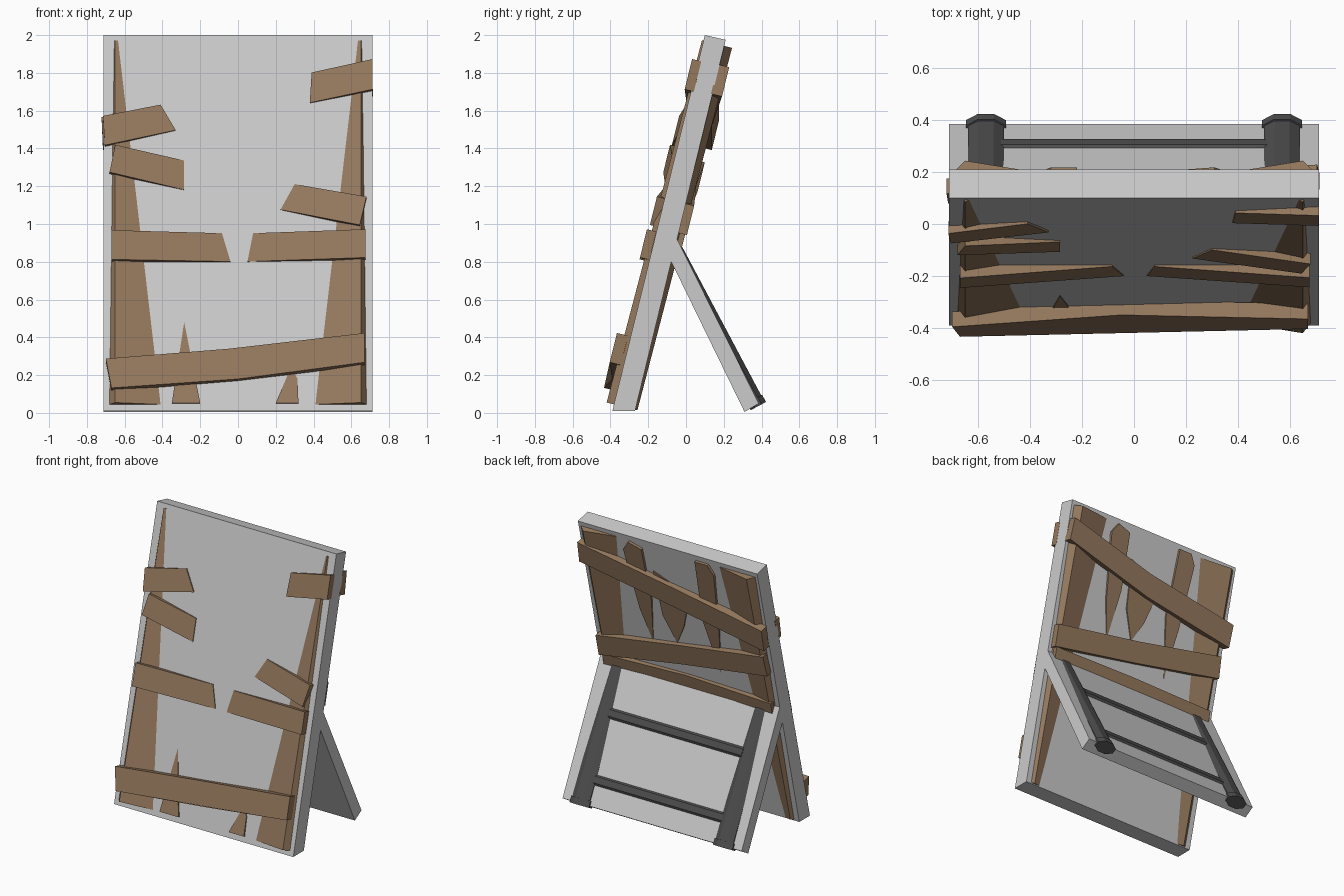
import bpy, bmesh, math
from mathutils import Vector

if "Cube" in bpy.data.objects:
    bpy.data.objects.remove(bpy.data.objects["Cube"])


def material(name, rgb):
    m = bpy.data.materials.new(name)
    m.diffuse_color = (*rgb, 1)
    m.use_nodes = True
    m.node_tree.nodes["Principled BSDF"].inputs["Base Color"].default_value = m.diffuse_color
    return m


GRAY = material("light gray", (0.6, 0.6, 0.6))
WOOD = material("brown wood", (0.30, 0.19, 0.11))
METAL = material("dark metal", (0.075, 0.075, 0.075))
T = 0.116  # panel thickness


def loft(name, ring_a, ring_b, mat):
    """Solid between two matching rings of points."""
    bm = bmesh.new()
    a = [bm.verts.new(p) for p in ring_a]
    b = [bm.verts.new(p) for p in ring_b]
    n = len(a)
    bm.faces.new(a)
    bm.faces.new(b[::-1])
    for i in range(n):
        j = (i + 1) % n
        bm.faces.new((a[i], b[i], b[j], a[j]))
    bmesh.ops.recalc_face_normals(bm, faces=bm.faces)
    me = bpy.data.meshes.new(name)
    bm.to_mesh(me)
    bm.free()
    me.materials.append(mat)
    ob = bpy.data.objects.new(name, me)
    bpy.context.collection.objects.link(ob)
    return ob


def on_panel(x, z, n):
    """Point on the leaning front plane, n units out of it."""
    return Vector((x, -0.39 + 0.246 * (z - 0.01) - 0.971 * n, z + 0.239 * n))


def front_plank(name, pts, depth=0.05):
    loft(name, [on_panel(*p) for p in pts],
         [on_panel(x, z, n - depth) for x, z, n in pts], WOOD)


def back_plank(name, pts, depth=0.05):
    loft(name, [on_panel(x, z + 0.035, -T - n) for x, z, n in pts],
         [on_panel(x, z + 0.035, -T - n + depth) for x, z, n in pts], WOOD)


# leaning panel with rear prop, one Y-shaped profile
profile = [(-.39, .01), (-.27, .01), (-.078, .80), (.31, .005), (.385, .05),
           (-.047, .92), (.21, 1.975), (.10, 2.0)]
loft("panel_and_prop", [(-.712, y, z) for y, z in profile],
     [(.712, y, z) for y, z in profile], GRAY)

# outer upright boards, wide in front at the bottom and behind at the top
bottom = [(.695, -.02), (.65, .04), (.41, 0), (.60, -T), (.65, -T - .012), (.69, -T + .01)]
top = [(.665, -.02), (.65, .008), (.635, 0), (.41, -T), (.65, -T - .04), (.70, -T + .01)]
for s, side in ((-1, "left"), (1, "right")):
    loft("outer_board_" + side, [on_panel(s * x, .045, n) for x, n in bottom],
         [on_panel(s * x, 1.97, n) for x, n in top], WOOD)

# splintered stubs at the bottom front
front_plank("stub_left", [(-.35, .05, .012), (-.20, .05, .012), (-.285, .48, .001)])
front_plank("stub_right", [(.20, .05, .012), (.32, .05, .012), (.315, .18, .006), (.28, .24, .001)])

# front planks, broken ends sink to the panel surface
front_plank("front_plank_upper_left", [(-.715, 1.565, .03), (-.705, 1.41, .03),
                                       (-.33, 1.495, .008), (-.41, 1.63, .008)])
front_plank("front_plank_second_left", [(-.65, 1.41, .04), (-.68, 1.265, .04),
                                        (-.285, 1.18, .005), (-.285, 1.335, .005)])
front_plank("front_plank_middle_left", [(-.67, .955, .052), (-.67, .80, .052),
                                        (-.04, .80, .005), (-.085, .95, .005)])
front_plank("front_plank_middle_right", [(.675, .96, .052), (.675, .81, .052),
                                         (.05, .80, .005), (.08, .95, .005)])
front_plank("front_plank_second_right", [(.68, 1.135, .042), (.645, .985, .042),
                                         (.225, 1.075, .005), (.30, 1.21, .005)])
front_plank("front_plank_upper_right", [(.713, 1.865, .035), (.713, 1.705, .035),
                                        (.38, 1.64, .008), (.39, 1.80, .008)])
front_plank("front_plank_bottom", [(-.70, .27, .072), (-.67, .115, .072), (0, .17, .04),
                                   (.67, .25, .075), (.67, .405, .075), (-.05, .33, .04)], 0.06)

# splintered boards hanging behind
back_plank("hanging_board_left", [(-.36, 1.86, .015), (-.32, 1.93, .015), (-.22, 1.93, .015),
                                  (-.2, 1.45, .01), (-.27, 1.05, .001), (-.32, 1.4, .01)])
back_plank("hanging_board_right", [(.36, 1.86, .015), (.31, 1.93, .015), (.21, 1.9, .015),
                                   (.2, 1.5, .01), (.25, 1.15, .001), (.31, 1.4, .01)])
back_plank("hanging_board_middle", [(-.12, 1.62, .004), (.15, 1.74, .004), (.13, 1.4, .008),
                                    (.05, 1.2, .004), (-.03, 1.35, .008)])

# rails across the back
back_plank("back_rail_upper", [(.715, 1.68, .05), (.705, 1.835, .05), (0, 1.68, .035),
                               (-.722, 1.56, .065), (-.715, 1.40, .065), (0, 1.52, .035)], 0.06)
back_plank("back_rail_middle", [(.69, .945, .045), (.69, 1.10, .045), (0, 1.21, .03),
                                (-.68, 1.33, .045), (-.69, 1.18, .045), (0, 1.06, .03)])
back_plank("back_rail_lower", [(.67, .80, .035), (.67, .95, .035), (0, .965, .02),
                               (-.67, .95, .035), (-.67, .80, .035), (0, .81, .02)])

# rear metal frame
A, B = Vector((0, -.08, .907)), Vector((0, .383, .036))
ALONG = (B - A).normalized()
OUT = Vector((0, -ALONG.z, ALONG.y))


def octagon(t, x, rx, rd):
    """Flat-sided eight-point section of a post."""
    pts = []
    for i in range(8):
        a = math.radians(22.5 + 45 * i)
        pts.append(A.lerp(B, t) + Vector((x + rx * 1.08 * math.cos(a), 0, 0))
                   + OUT * (rd * 1.08 * math.sin(a)))
    return pts


for s, side in ((-1, "left"), (1, "right")):
    x = s * .57
    loft("frame_post_" + side, octagon(0, x, .07, .04), octagon(.99, x, .07, .04), METAL)
    loft("frame_foot_" + side, octagon(.955, x, .077, .046), octagon(1, x, .077, .046), METAL)

for t, label in ((.36, "upper"), (.81, "lower")):
    c = A.lerp(B, t)
    lift = .03 * (1 - t) + .018  # clears the prop's rear face
    sec = [(-.036, -.03), (-.036, lift - .012), (-.022, lift),
           (.022, lift), (.036, lift - .012), (.036, -.03)]
    rings = [[c + Vector((x, 0, 0)) + ALONG * u + OUT * v for u, v in sec] for x in (-.53, .53)]
    loft("frame_bar_" + label, rings[0], rings[1], METAL)
